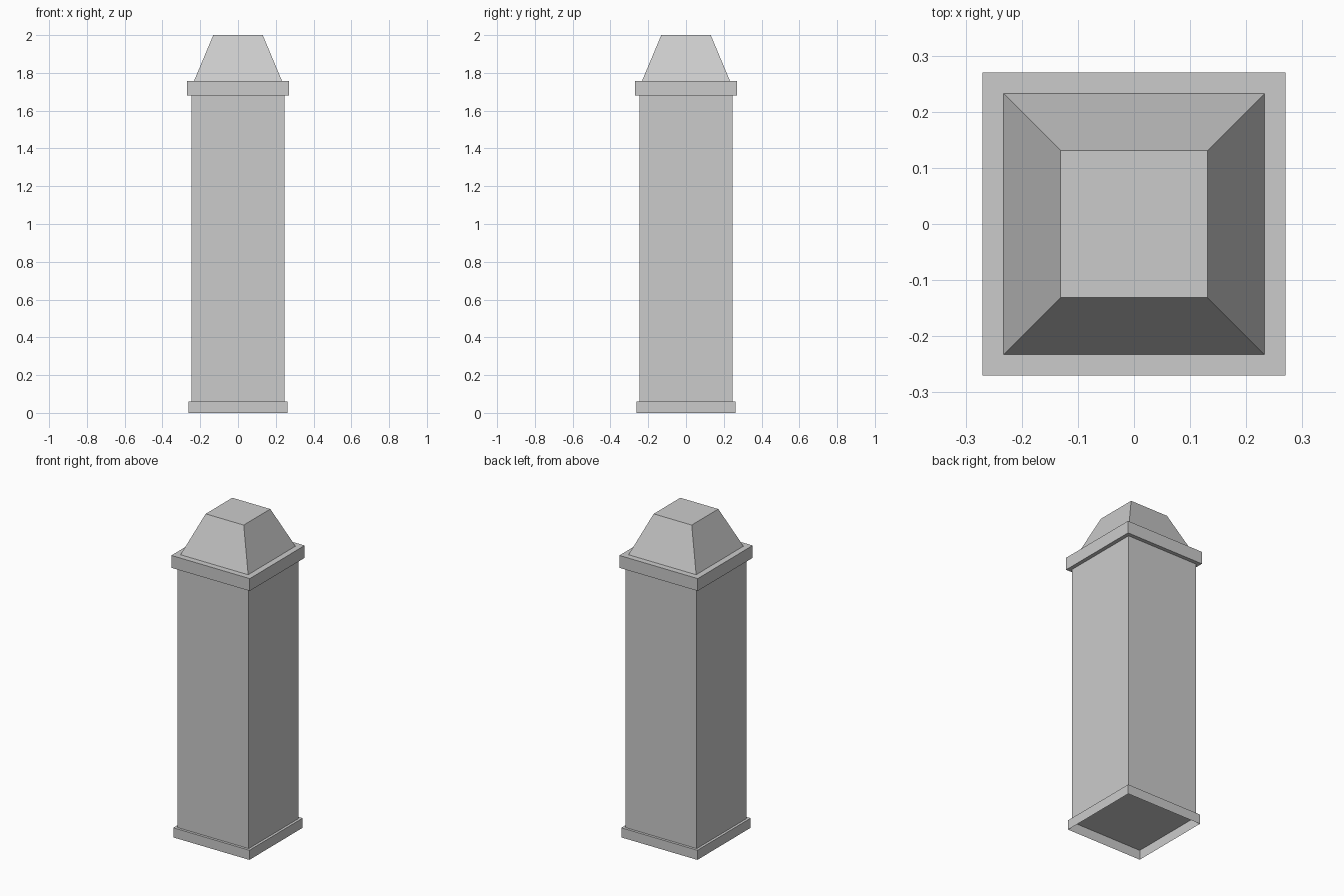
import bpy
import bmesh

if "Cube" in bpy.data.objects:
    bpy.data.objects.remove(bpy.data.objects["Cube"])


def square_block(name, half_bottom, half_top, z0, z1, open_bottom=False):
    """Square block, straight or tapered, between two heights."""
    bm = bmesh.new()
    bmesh.ops.create_cube(bm, size=2)
    for v in bm.verts:
        top = v.co.z > 0
        half = half_top if top else half_bottom
        v.co.x *= half
        v.co.y *= half
        v.co.z = z1 if top else z0
    bm.normal_update()
    if open_bottom:
        under = [f for f in bm.faces if f.normal.z < -0.9]
        bmesh.ops.delete(bm, geom=under, context='FACES_ONLY')
    mesh = bpy.data.meshes.new(name)
    bm.to_mesh(mesh)
    bm.free()
    obj = bpy.data.objects.new(name, mesh)
    bpy.context.collection.objects.link(obj)
    return obj


# Hollow plinth, open underneath
square_block("base_plinth", 0.262, 0.262, 0.0, 0.06, open_bottom=True)
# Tall main shaft
square_block("shaft", 0.246, 0.246, 0.06, 1.68)
# Overhanging collar
square_block("collar", 0.27, 0.27, 1.68, 1.757)
# Tapered top with flat end
square_block("tapered_cap", 0.233, 0.131, 1.757, 2.0)
